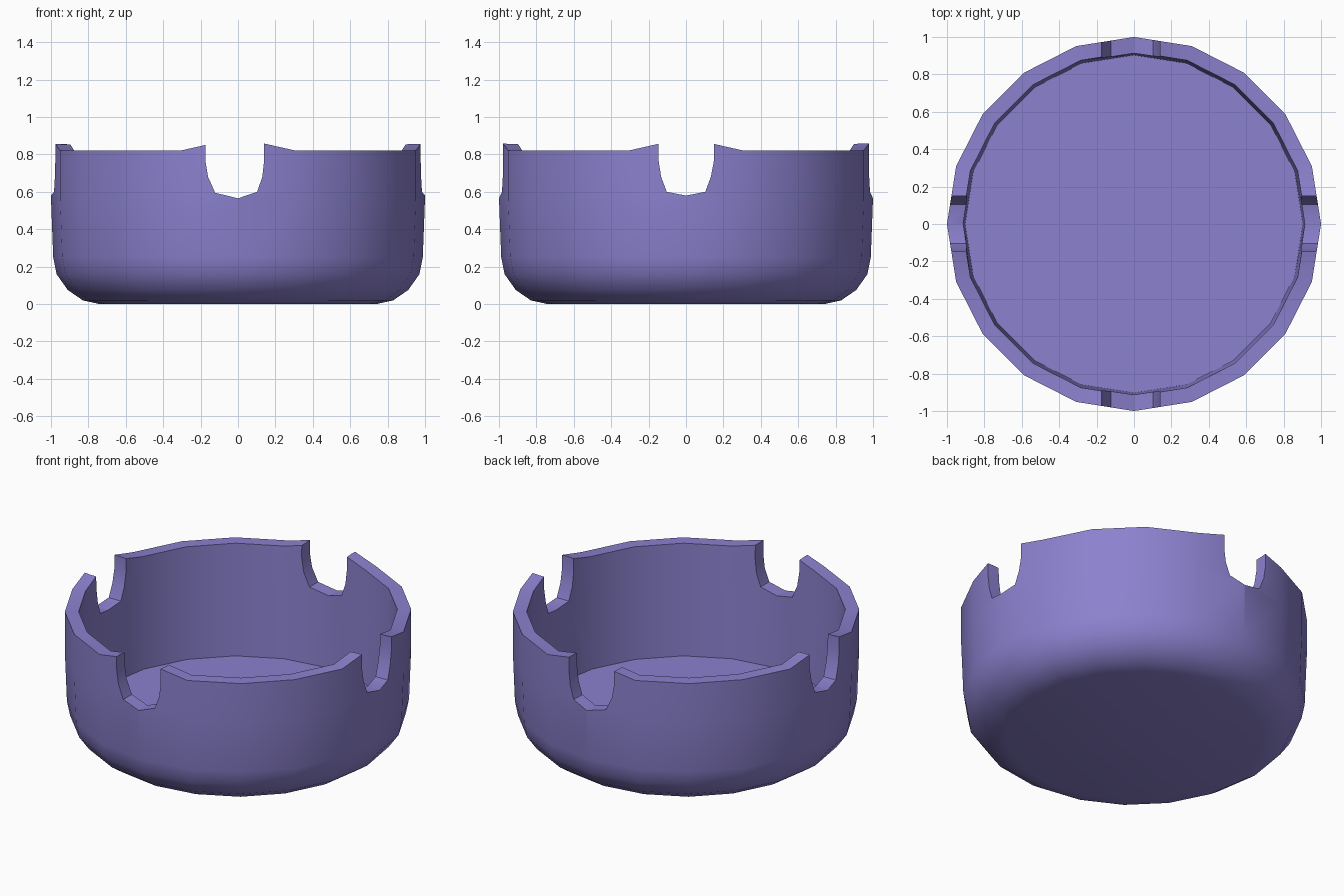
import bpy, bmesh
from math import cos, sin, pi

if "Cube" in bpy.data.objects:
    bpy.data.objects.remove(bpy.data.objects["Cube"])

SIDES = 20
RIM, PEAK = 0.82, 0.89

# Bowl section (radius, height): outside from the base up, over the rim, down to the inner floor
SECTION = [(0.74, 0.0), (0.83, 0.02), (0.91, 0.075), (0.97, 0.16), (0.988, 0.25),
           (1.0, 0.57), (1.0, RIM), (0.92, RIM), (0.903, 0.11)]


def new_object(name, bm):
    bmesh.ops.recalc_face_normals(bm, faces=bm.faces)
    mesh = bpy.data.meshes.new(name)
    bm.to_mesh(mesh)
    bm.free()
    ob = bpy.data.objects.new(name, mesh)
    bpy.context.collection.objects.link(ob)
    return ob


def make_bowl():
    bm = bmesh.new()
    rings = []
    for r, z in SECTION:
        ring = []
        for i in range(SIDES):
            a = 2 * pi * i / SIDES
            # the rim rises to a peak at the four notch positions
            h = PEAK if z == RIM and i % 5 == 0 else z
            ring.append(bm.verts.new((r * cos(a), r * sin(a), h)))
        rings.append(ring)
    for lo, hi in zip(rings, rings[1:]):
        for i in range(SIDES):
            j = (i + 1) % SIDES
            bm.faces.new((lo[i], lo[j], hi[j], hi[i]))
    bm.faces.new(rings[0][::-1])
    bm.faces.new(rings[-1])
    return new_object("bowl", bm)


def make_notch_cutter(name, profile, along_x):
    bm = bmesh.new()
    place = (lambda u, d, z: (d, u, z)) if along_x else (lambda u, d, z: (u, d, z))
    face = bm.faces.new([bm.verts.new(place(u, -1.5, z)) for u, z in profile])
    ext = bmesh.ops.extrude_face_region(bm, geom=[face])
    verts = [v for v in ext["geom"] if isinstance(v, bmesh.types.BMVert)]
    bmesh.ops.translate(bm, verts=verts, vec=place(0, 3.0, 0))
    ob = new_object(name, bm)
    ob.hide_render = True
    return ob


# U-shaped notches through front/back and left/right walls
front_back = [(-0.175, 1.1), (-0.175, 0.77), (-0.16, 0.68), (-0.122, 0.595), (0, 0.565),
              (0.102, 0.6), (0.13, 0.68), (0.14, 0.77), (0.14, 1.1)]
left_right = [(-0.15, 1.1), (-0.147, 0.77), (-0.133, 0.68), (-0.103, 0.6), (0, 0.58),
              (0.103, 0.6), (0.133, 0.68), (0.15, 0.77), (0.15, 1.1)]

bowl = make_bowl()
bpy.context.view_layer.objects.active = bowl
bowl.select_set(True)
for name, profile, along_x in (("front_back_notch", front_back, False),
                               ("side_notch", left_right, True)):
    cutter = make_notch_cutter(name, profile, along_x)
    mod = bowl.modifiers.new(name, 'BOOLEAN')
    mod.operation = 'DIFFERENCE'
    mod.solver = 'EXACT'
    mod.object = cutter
    bpy.ops.object.modifier_apply(modifier=mod.name)
    bpy.data.objects.remove(cutter)

# Smooth walls with crisp rim and notch edges
bpy.ops.object.shade_smooth_by_angle(angle=pi / 6)

# Lilac finish
lilac = bpy.data.materials.new("lilac")
lilac.diffuse_color = (0.26, 0.22, 0.62, 1)
lilac.use_nodes = True
lilac.node_tree.nodes["Principled BSDF"].inputs["Base Color"].default_value = lilac.diffuse_color
bowl.data.materials.clear()
bowl.data.materials.append(lilac)
